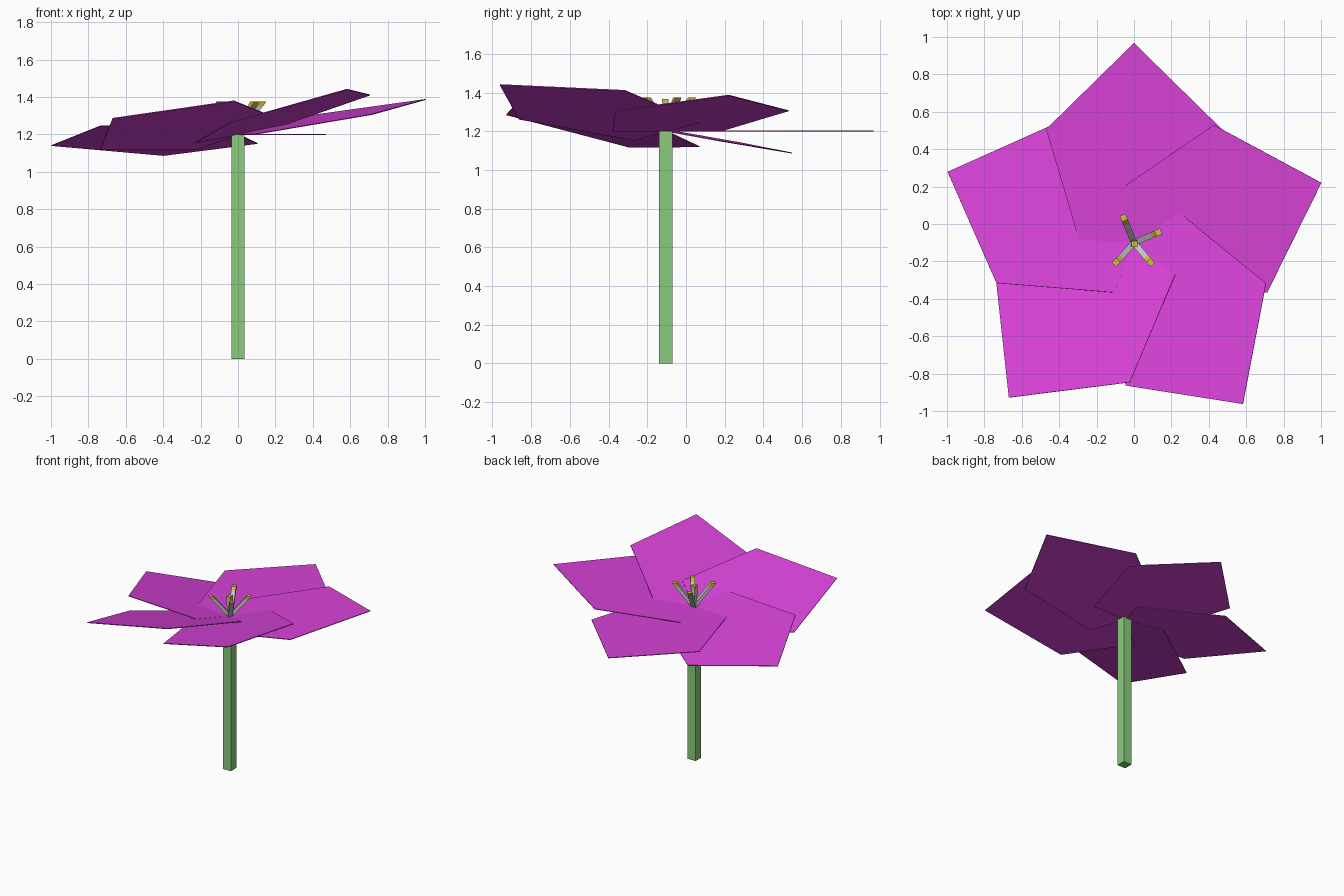
import bpy, bmesh
from math import cos, sin, atan2, pi
from mathutils import Vector

if "Cube" in bpy.data.objects:
    bpy.data.objects.remove(bpy.data.objects["Cube"])

CENTRE = Vector((0, -0.1, 1.2))


def material(name, rgb):
    m = bpy.data.materials.new(name)
    m.diffuse_color = (*rgb, 1)
    m.use_nodes = True
    m.node_tree.nodes["Principled BSDF"].inputs["Base Color"].default_value = m.diffuse_color
    return m


green = material("stem_green", (0.26, 0.60, 0.20))
purple = material("petal_purple", (0.68, 0.055, 0.68))
yellow = material("pollen_yellow", (0.62, 0.52, 0.06))


def loft(name, rings, mat=None):
    """Closed solid through rings of equal point count, first to last."""
    bm = bmesh.new()
    loops = [[bm.verts.new(p) for p in ring] for ring in rings]
    for a, b in zip(loops, loops[1:]):
        for i in range(len(a)):
            j = (i + 1) % len(a)
            bm.faces.new((a[i], a[j], b[j], b[i]))
    bm.faces.new(loops[0][::-1])
    bm.faces.new(loops[-1])
    bmesh.ops.recalc_face_normals(bm, faces=bm.faces)
    mesh = bpy.data.meshes.new(name)
    bm.to_mesh(mesh)
    bm.free()
    ob = bpy.data.objects.new(name, mesh)
    bpy.context.collection.objects.link(ob)
    if mat:
        mesh.materials.append(mat)
    return ob


def square(centre, half, turn=0):
    return [centre + Vector((cos(a), sin(a), 0)) * half * 2 ** 0.5
            for a in (turn + pi / 4 + k * pi / 2 for k in range(4))]


# Stem
loft("stem", [square(Vector((0, -0.105, z)), 0.035) for z in (0, 1.2)], green)

# Petals: one flat pentagon, (sideways, outward), laid along five tilted frames
OUTLINE = [(-0.29, 0), (0.29, 0), (0.47, 0.607), (0, 1.068), (-0.47, 0.607)]
FRAMES = [  # outward direction, sideways direction
    ((0, 1, 0), (1, 0, 0)),
    ((0.938, 0.300, 0.174), (0.305, -0.952, 0)),
    ((0.545, -0.807, 0.225), (-0.805, -0.572, -0.16)),
    ((-0.627, -0.776, 0.080), (-0.777, 0.553, -0.271)),
    ((-0.934, 0.355, -0.056), (0.372, 0.904, -0.165)),
]
for n, (out, side) in enumerate(FRAMES, 1):
    u = Vector(out).normalized()
    v = Vector(side)
    v = (v - u * v.dot(u)).normalized()
    w = u.cross(v) * 0.0025
    flat = [CENTRE + v * s + u * t for s, t in OUTLINE]
    loft(f"petal_{n}", [[p - w for p in flat], [p + w for p in flat]], purple)

# Stamens: leaning square rods with level pollen tips
TIPS = [(-0.055, 0.033, 1.375), (0.13, -0.045, 1.375), (0.088, -0.205, 1.375),
        (-0.095, -0.205, 1.375), (0.003, -0.107, 1.366)]
for n, tip in enumerate(TIPS, 1):
    top = Vector(tip)
    d = top - CENTRE
    turn = atan2(d.y, d.x) if d.xy.length > 0.03 else 0
    neck = CENTRE.lerp(top, 0.84)
    loft(f"stamen_{n}", [square(CENTRE, 0.016, turn), square(neck, 0.016, turn)])
    loft(f"stamen_tip_{n}", [square(neck, 0.0165, turn), square(top, 0.0165, turn)], yellow)
